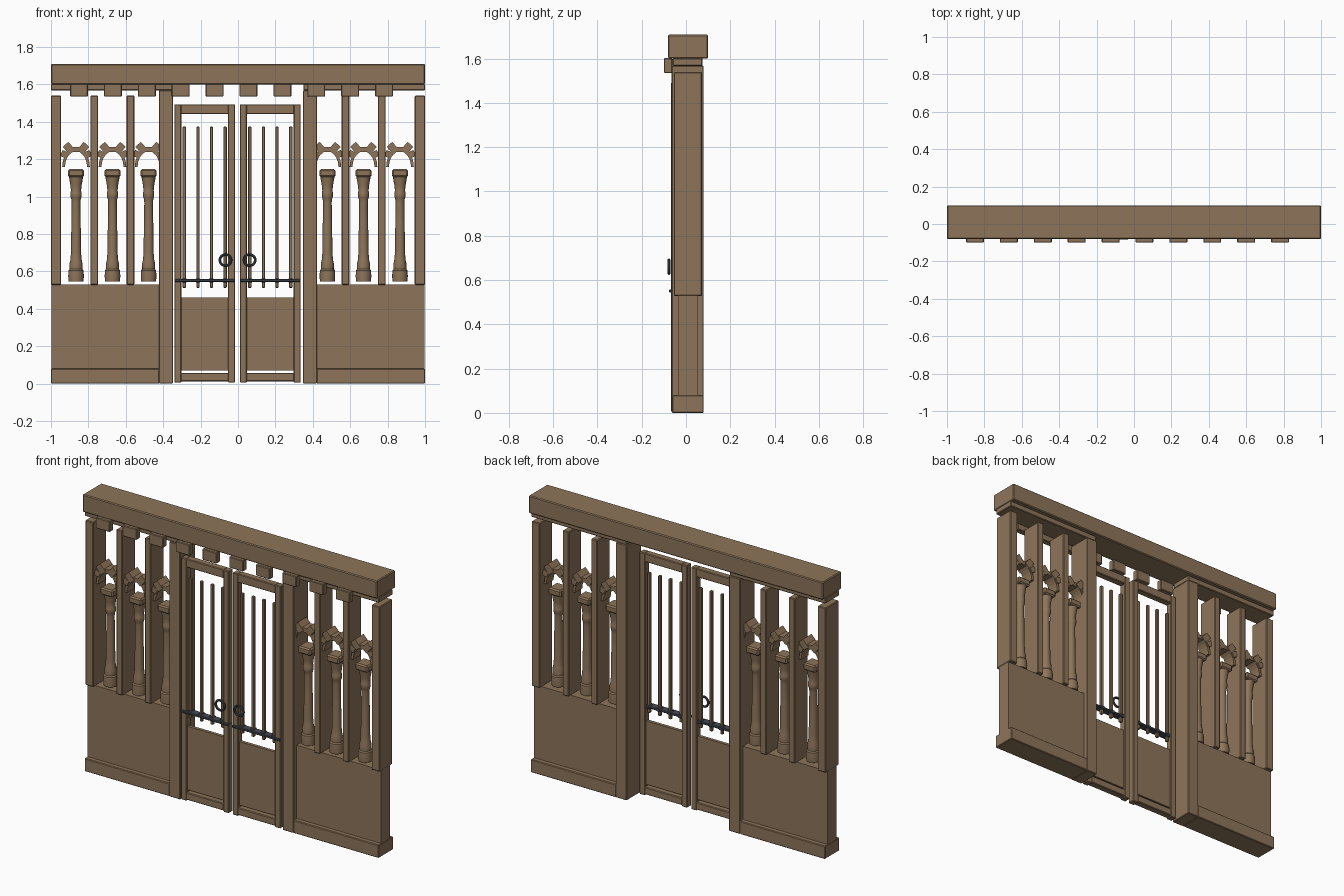
import bpy, bmesh, math
from mathutils import Matrix, Vector

if "Cube" in bpy.data.objects:
    bpy.data.objects.remove(bpy.data.objects["Cube"])


def material(name, rgb):
    m = bpy.data.materials.new(name)
    m.diffuse_color = (*rgb, 1)
    m.use_nodes = True
    m.node_tree.nodes["Principled BSDF"].inputs["Base Color"].default_value = m.diffuse_color
    return m


WOOD = material("brown_wood", (0.27, 0.178, 0.102))
IRON = material("dark_iron", (0.062, 0.071, 0.088))


def finish(name, bm, mat, smooth=False):
    bmesh.ops.recalc_face_normals(bm, faces=bm.faces)
    me = bpy.data.meshes.new(name)
    bm.to_mesh(me)
    bm.free()
    me.materials.append(mat)
    ob = bpy.data.objects.new(name, me)
    bpy.context.collection.objects.link(ob)
    if smooth:
        bpy.ops.object.select_all(action='DESELECT')
        ob.select_set(True)
        bpy.context.view_layer.objects.active = ob
        bpy.ops.object.shade_smooth_by_angle(angle=math.radians(35))
    return ob


def add_box(bm, x0, x1, y0, y1, z0, z1, tilt=0):
    c = Vector(((x0 + x1) / 2, (y0 + y1) / 2, (z0 + z1) / 2))
    mat = (Matrix.Translation(c) @ Matrix.Rotation(tilt, 4, 'Y')
           @ Matrix.Diagonal((x1 - x0, y1 - y0, z1 - z0, 1)))
    bmesh.ops.create_cube(bm, size=1, matrix=mat)


def box(name, x0, x1, y0, y1, z0, z1, mat=WOOD, bevel=0.004):
    bm = bmesh.new()
    add_box(bm, x0, x1, y0, y1, z0, z1)
    ob = finish(name, bm, mat)
    if bevel:
        mod = ob.modifiers.new("bevel", 'BEVEL')
        mod.width = bevel
        mod.segments = 1
    return ob


def column(name, x):
    # turned shaft with a square cap
    profile = [(.545, .040), (.575, .042), (.605, .040), (.612, .034), (.640, .035),
               (.662, .030), (.70, .027), (.85, .025), (.97, .023), (.99, .026),
               (1.00, .030), (1.02, .030), (1.03, .027), (1.06, .030), (1.105, .038)]
    bm = bmesh.new()
    n = 16
    rings = [[bm.verts.new((x + r * math.cos(2 * math.pi * i / n),
                            r * math.sin(2 * math.pi * i / n), z))
              for i in range(n)] for z, r in profile]
    for a, b in zip(rings, rings[1:]):
        for i in range(n):
            bm.faces.new((a[i], a[(i + 1) % n], b[(i + 1) % n], b[i]))
    bm.faces.new(rings[0])
    bm.faces.new(rings[-1])
    finish(name, bm, WOOD, True)
    box(name + "_cap", x - .043, x + .043, -.043, .043, 1.103, 1.146, bevel=.008)


def arch(name, x):
    # curved band
    bm = bmesh.new()
    n, z0, d = 10, 1.158, .035
    rows = []
    for i in range(n + 1):
        t = math.pi * i / n
        c, s = math.cos(t), math.sin(t)
        inner, outer = (x + .059 * c, z0 + .084 * s), (x + .074 * c, z0 + .103 * s)
        rows.append([bm.verts.new((px, y, pz)) for (px, pz), y in
                     ((inner, -d), (outer, -d), (outer, d), (inner, d))])
    for a, b in zip(rows, rows[1:]):
        for k in range(4):
            bm.faces.new((a[k], a[(k + 1) % 4], b[(k + 1) % 4], b[k]))
    bm.faces.new(rows[0])
    bm.faces.new(rows[-1])
    finish(name, bm, WOOD)
    # voussoir blocks
    bm = bmesh.new()
    add_box(bm, x - .02, x + .02, -.036, .036, 1.238, 1.264)
    for s in (-1, 1):
        for dx, z, w, h, a in ((.038, 1.258, .040, .055, 42), (.063, 1.226, .034, .034, 65)):
            add_box(bm, x + s * dx - w / 2, x + s * dx + w / 2, -.042, .042,
                    z - h / 2, z + h / 2, s * math.radians(a))
    finish(name + "_blocks", bm, WOOD)


def door(name, cx, ring_x):
    x0, x1, w = cx - .1625, cx + .1625, .038
    y0, y1 = -.067, -.025
    # frame
    box(name + "_left_stile", x0, x0 + w, y0, y1, .005, 1.493)
    box(name + "_right_stile", x1 - w, x1, y0, y1, .005, 1.493)
    box(name + "_top_rail", x0 + w - .004, x1 - w + .004, y0, y1, 1.44, 1.493)
    box(name + "_bottom_rail", x0 + w - .004, x1 - w + .004, y0, y1, .012, .057)
    box(name + "_lower_panel", x0 + w - .004, x1 - w + .004, -.056, -.036, .070, .460, bevel=0)
    # upright bars with iron collars
    for i, dx in enumerate((-.109, -.036, .036, .109)):
        x = cx + dx
        box(f"{name}_bar_{i}", x - .009, x + .009, -.055, -.037, .512, 1.373, bevel=.003)
        box(f"{name}_collar_{i}", x - .014, x + .014, -.064, -.028, .540, .562, IRON)
    # iron cross strap
    box(name + "_strap", x0, x1, -.076, -.03, .544, .558, IRON, .003)
    # ring handle
    bm = bmesh.new()
    n, m, R, r = 24, 8, .030, .007
    rings = []
    for i in range(n):
        a = 2 * math.pi * i / n
        rings.append([bm.verts.new((
            ring_x + (R + r * math.cos(2 * math.pi * j / m)) * math.cos(a),
            -.077 + r * math.sin(2 * math.pi * j / m),
            .66 + (R + r * math.cos(2 * math.pi * j / m)) * math.sin(a))) for j in range(m)])
    for i in range(n):
        a, b = rings[i], rings[(i + 1) % n]
        for j in range(m):
            bm.faces.new((a[j], a[(j + 1) % m], b[(j + 1) % m], b[j]))
    finish(name + "_ring", bm, IRON, True)


# top beam and its row of small blocks
box("top_beam", -1, 1, -.081, .1, 1.60, 1.708, bevel=.005)
for i in range(10):
    x = -.85 + .1812 * i
    box(f"beam_block_{i}", x - .048, x + .048, -.1, -.062, 1.534, 1.602)

# side walls
for s, side in ((-1, "left"), (1, "right")):
    def span(name, a, b, *rest, **kw):
        return box(f"{side}_{name}", min(s * a, s * b), max(s * a, s * b), *rest, **kw)
    span("upper_strip", .35, 1, -.06, .075, 1.567, 1.602)
    span("pillar", .347, .423, -.065, .08, 0, 1.568)
    span("skirting", .42, 1, -.063, .08, 0, .08)
    span("wall_panel", .42, .998, -.035, .051, .075, .53, bevel=0)
    span("outer_post", .945, 1, -.055, .072, .528, 1.54)
    span("inner_post", .554, .595, -.055, .072, .528, 1.54)
    span("middle_post", .748, .789, -.055, .072, .528, 1.54)
    for i, x in enumerate((.478, .671, .866)):
        column(f"{side}_column_{i}", s * x)
        arch(f"{side}_arch_{i}", s * x)

# double doors
door("left_door", -.178, -.067)
door("right_door", .1725, .062)
